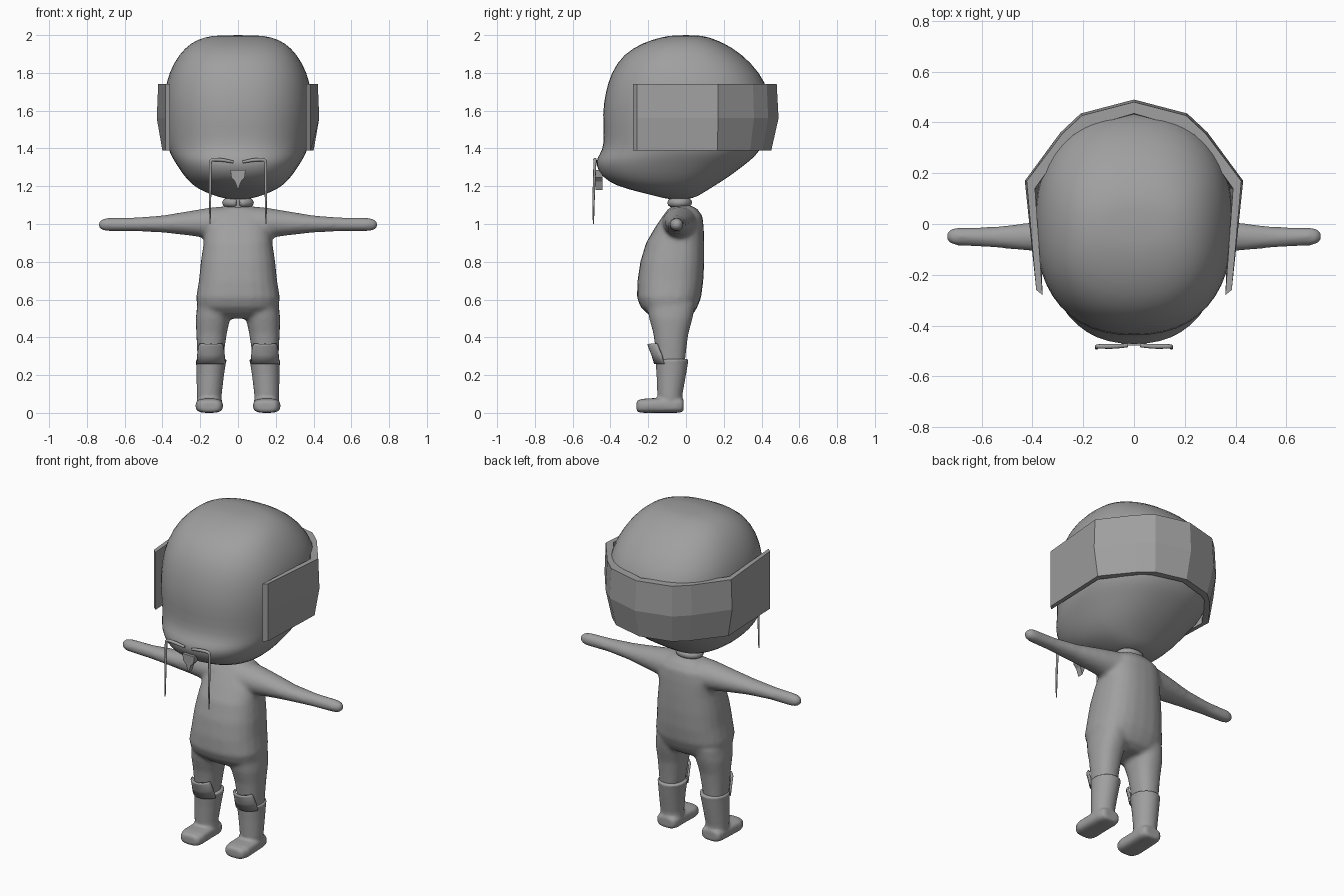
import bpy, bmesh
from math import sin, cos, pi, copysign
from mathutils import Vector

if "Cube" in bpy.data.objects:
    bpy.data.objects.remove(bpy.data.objects["Cube"])

grey = bpy.data.materials.new("plain grey")
grey.use_nodes = True
GREY = (0.35, 0.35, 0.35, 1)
grey.diffuse_color = GREY
grey.node_tree.nodes["Principled BSDF"].inputs["Base Color"].default_value = GREY


def finish(name, bm, angle=None):
    """Turn a bmesh into a named object, shaded by an angle if given."""
    bmesh.ops.recalc_face_normals(bm, faces=bm.faces)
    mesh = bpy.data.meshes.new(name)
    bm.to_mesh(mesh)
    bm.free()
    mesh.materials.append(grey)
    obj = bpy.data.objects.new(name, mesh)
    bpy.context.collection.objects.link(obj)
    if angle:
        bpy.ops.object.select_all(action='DESELECT')
        obj.select_set(True)
        bpy.context.view_layer.objects.active = obj
        bpy.ops.object.shade_smooth_by_angle(angle=angle)
    return obj


def bridge(bm, rings, closed=True):
    n = len(rings[0])
    for a, b in zip(rings, rings[1:]):
        for i in range(n if closed else n - 1):
            j = (i + 1) % n
            bm.faces.new((a[i], a[j], b[j], b[i]))


def loft(bm, axis, rows, power=2.0, sides=24):
    """Rows: position on axis, two centre coordinates, two half widths."""
    rings = []
    for pos, cu, cv, ru, rv in rows:
        ring = []
        for i in range(sides):
            t = 2 * pi * i / sides
            u = cu + ru * copysign(abs(cos(t)) ** (2 / power), cos(t))
            v = cv + rv * copysign(abs(sin(t)) ** (2 / power), sin(t))
            co = {'x': (pos, u, v), 'y': (u, pos, v), 'z': (u, v, pos)}[axis]
            ring.append(bm.verts.new(co))
        rings.append(ring)
    bridge(bm, rings)
    bm.faces.new(rings[0])
    bm.faces.new(rings[-1])


def spans(rows):
    """Rows of z, half width, front y, back y become loft rows."""
    return [(z, 0, (f + b) / 2, w, (b - f) / 2) for z, w, f, b in rows]


def mirror_x(rows, s, axis):
    if axis == 'x':
        return [(s * r[0], *r[1:]) for r in rows]
    return [(r[0], s * r[1], *r[2:]) for r in rows]


def fuse(obj, voxel, rounds):
    """Blend overlapping lofts into one smooth skin."""
    remesh = obj.modifiers.new("blend", 'REMESH')
    remesh.mode = 'VOXEL'
    remesh.voxel_size = voxel
    remesh.use_smooth_shade = True
    smooth = obj.modifiers.new("soften", 'SMOOTH')
    smooth.factor = 0.5
    smooth.iterations = rounds


# Head with a protruding muzzle
bm = bmesh.new()
loft(bm, 'z', spans([
    (1.13, .05, -.09, .01), (1.145, .11, -.15, .06), (1.17, .18, -.25, .10),
    (1.20, .235, -.37, .15), (1.25, .285, -.45, .23), (1.31, .325, -.48, .31),
    (1.35, .35, -.475, .36), (1.39, .37, -.445, .395), (1.46, .385, -.437, .43),
    (1.58, .395, -.447, .452), (1.70, .392, -.43, .445), (1.80, .37, -.40, .395),
    (1.90, .315, -.335, .30), (1.96, .25, -.23, .20), (1.99, .18, -.13, .12),
    (2.00, .10, -.06, .06)]), power=2.35)
head = finish("head", bm, pi)
head.modifiers.new("smooth", 'SUBSURF').levels = 1

# Faceted band wrapped around the back of the head
bm = bmesh.new()
half_outer = [(.385, -.26), (.43, .17), (.29, .36), (.21, .435)]
half_inner = [(.36, -.28), (.39, .14), (.24, .35), (.19, .38)]


def arc(half, back_y):
    return half + [(0, back_y)] + [(-x, y) for x, y in reversed(half)]


def band_row(points, z, taper):
    return [bm.verts.new((x * (1 - taper * max(0, y + .26)), y * (1 - taper * max(0, y)), z))
            for x, y in points]


outer, inner = arc(half_outer, .49), arc(half_inner, .435)
rows = [band_row(outer, 1.39, .16), band_row(outer, 1.56, 0), band_row(outer, 1.74, .04),
        band_row(inner, 1.74, 0), band_row(inner, 1.39, .1)]
bridge(bm, rows + [rows[0]], closed=False)
for end in (0, -1):
    bm.faces.new([r[end] for r in rows])
finish("head_band", bm)

# Body: torso, arms and legs blended together
bm = bmesh.new()
loft(bm, 'z', spans([
    (.50, .10, -.16, .00), (.525, .18, -.205, .04), (.56, .215, -.24, .06),
    (.61, .222, -.26, .08), (.70, .207, -.257, .092), (.80, .197, -.242, .097),
    (.90, .182, -.212, .097), (.98, .175, -.165, .094), (1.04, .155, -.125, .088),
    (1.08, .11, -.095, .06), (1.10, .06, -.06, .02)]), power=2.5)
arm = [(.05, -.03, 1.0, .10, .095), (.14, -.035, 1.005, .09, .083),
       (.25, -.04, 1.004, .075, .066), (.40, -.05, 1.0, .057, .045),
       (.55, -.052, .998, .041, .036), (.65, -.05, .997, .037, .036),
       (.70, -.049, .997, .036, .035), (.725, -.049, .997, .028, .027),
       (.738, -.049, .997, .014, .014)]
leg = [(.22, .15, -.08, .06, .07), (.34, .144, -.08, .073, .082),
       (.42, .140, -.08, .081, .093), (.50, .133, -.08, .091, .115),
       (.58, .120, -.08, .095, .13)]
for s in (1, -1):
    loft(bm, 'x', mirror_x(arm, s, 'x'))
    loft(bm, 'z', mirror_x(leg, s, 'z'), power=2.3)
fuse(finish("body", bm, pi), .012, 6)

# Neck and its split collar
bm = bmesh.new()
loft(bm, 'z', spans([(1.06, .065, -.08, .015), (1.15, .065, -.08, .015)]))
finish("neck", bm, pi / 4)


def tube(name, points, radius, radii=None, kind='POLY'):
    curve = bpy.data.curves.new(name, 'CURVE')
    curve.dimensions = '3D'
    curve.bevel_depth = radius
    curve.bevel_resolution = 3
    curve.use_fill_caps = True
    spline = curve.splines.new(kind)
    spline.points.add(len(points) - 1)
    for i, (p, co) in enumerate(zip(spline.points, points)):
        p.co = (*co, 1)
        p.radius = radii[i] if radii else 1
    if kind == 'NURBS':
        spline.use_endpoint_u = True
        spline.order_u = 3
    spline.use_smooth = True
    curve.materials.append(grey)
    obj = bpy.data.objects.new(name, curve)
    bpy.context.collection.objects.link(obj)


angles = [-pi / 2 + .12 + (2 * pi - .24) * i / 28 for i in range(29)]
tube("neck_collar", [(.06 * cos(a), -.035 + .043 * sin(a), 1.113) for a in angles], .024,
     [.6] + [1] * 27 + [.6])

# Pointed chin tuft
bm = bmesh.new()
outline = [(-.04, 1.285), (.04, 1.285), (.035, 1.245), (.016, 1.225), (0, 1.18),
           (-.016, 1.225), (-.035, 1.245)]
front = bm.faces.new([bm.verts.new((x, -.478, z)) for x, z in outline])
back = bmesh.ops.extrude_face_region(bm, geom=[front])
bmesh.ops.translate(bm, vec=(0, .035, 0),
                    verts=[v for v in back["geom"] if isinstance(v, bmesh.types.BMVert)])
finish("chin_tuft", bm)

# Paired parts: whiskers, boots and boot tongues
shaft = [(.03, .150, -.085, .065, .065), (.10, .152, -.085, .066, .067),
         (.20, .147, -.078, .073, .078), (.265, .143, -.075, .079, .086),
         (.285, .141, -.075, .084, .090)]
foot = [(-.262, .15, .036, .045, .024), (-.25, .15, .036, .062, .034),
        (-.215, .152, .038, .073, .038), (-.13, .152, .040, .070, .040),
        (-.05, .150, .040, .068, .040), (-.022, .150, .040, .060, .036),
        (-.012, .150, .040, .045, .028)]
for s, side in ((1, "left"), (-1, "right")):
    tube(side + "_whisker",
         [(s * x, y, z) for x, y, z in [
             (.025, -.478, 1.328), (.07, -.482, 1.338), (.13, -.482, 1.342),
             (.148, -.482, 1.335), (.146, -.485, 1.25), (.148, -.49, 1.12),
             (.148, -.49, 1.0)]],
         .009, [.8, 1.1, 1, .9, .75, .7, .35], 'NURBS')

    bm = bmesh.new()
    loft(bm, 'z', mirror_x(shaft, s, 'z'))
    loft(bm, 'y', mirror_x(foot, s, 'y'), power=3)
    fuse(finish(side + "_boot", bm, pi), .008, 3)

    # Curved flap rising from the front of the boot
    bm = bmesh.new()
    flap = []
    for z, lean, width in ((.26, 0, 1.0), (.31, .015, .95), (.355, .033, .88), (.365, .035, .75)):
        flap.append([bm.verts.new((s * .143 + .08 * width * sin(a), -.075 - .088 * cos(a) - lean, z))
                     for a in [(-1.1 + 2.2 * i / 10) for i in range(11)]])
    bridge(bm, flap, closed=False)
    tongue = finish(side + "_boot_tongue", bm, pi / 4)
    solid = tongue.modifiers.new("thickness", 'SOLIDIFY')
    solid.thickness = .012
    solid.offset = 0
